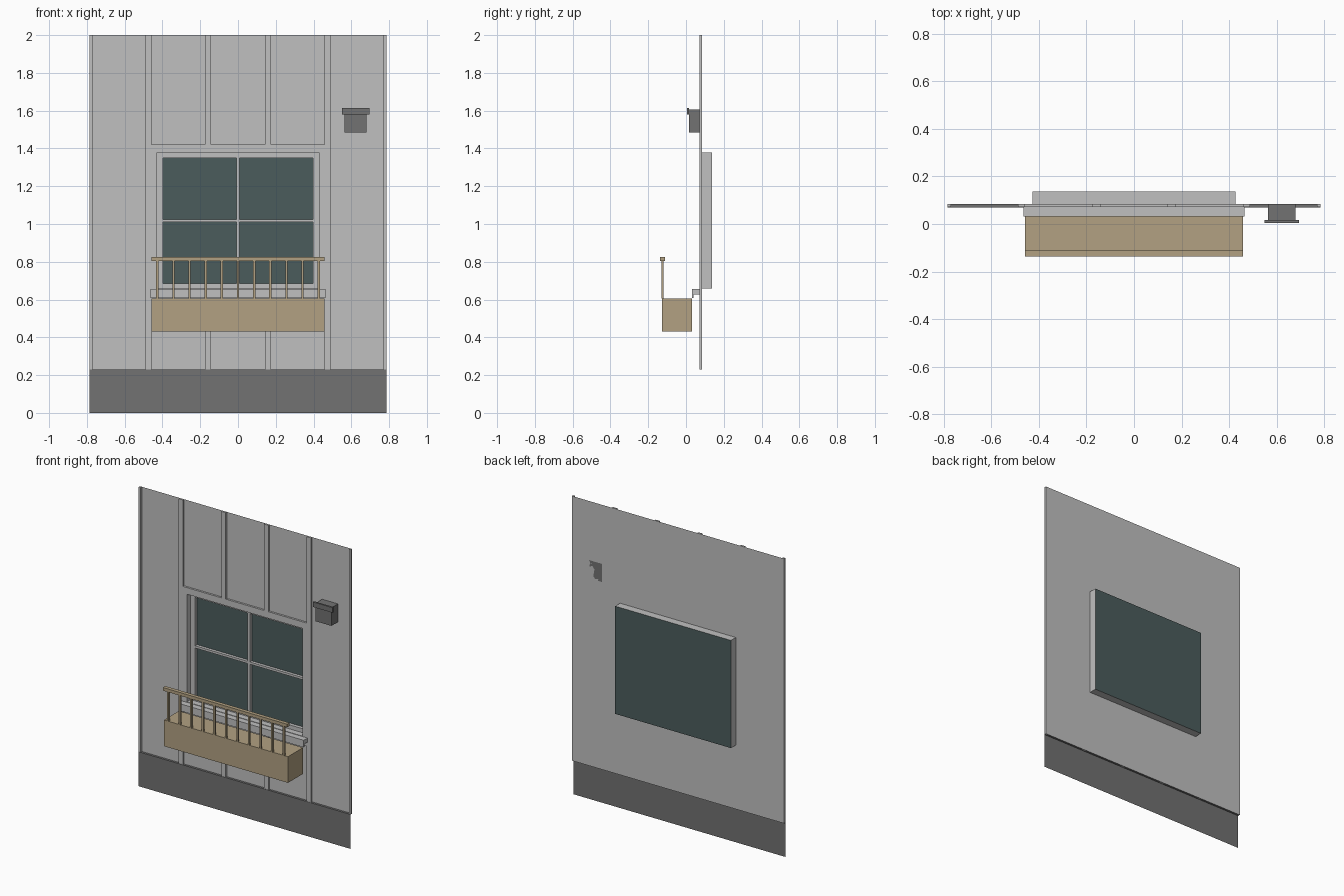
import bpy, bmesh

cube = bpy.data.objects.get("Cube")
if cube:
    bpy.data.objects.remove(cube, do_unlink=True)


def material(name, r, g, b):
    m = bpy.data.materials.new(name)
    m.use_nodes = True
    m.diffuse_color = (r, g, b, 1)
    m.node_tree.nodes["Principled BSDF"].inputs["Base Color"].default_value = (r, g, b, 1)
    return m


pale = material("pale_grey", 0.53, 0.53, 0.53)
dark = material("dark_grey", 0.168, 0.168, 0.168)
tan = material("tan_wood", 0.445, 0.356, 0.223)
glass = material("teal_glass", 0.07, 0.107, 0.107)


def finish(name, bm, mat):
    mesh = bpy.data.meshes.new(name)
    bm.to_mesh(mesh)
    bm.free()
    mesh.materials.append(mat)
    ob = bpy.data.objects.new(name, mesh)
    bpy.context.collection.objects.link(ob)
    return ob


def box(name, mat, x, y, z):
    """Solid box from (min, max) ranges."""
    bm = bmesh.new()
    bmesh.ops.create_cube(bm, size=1)
    for v in bm.verts:
        v.co = [r[0] if c < 0 else r[1] for c, r in zip(v.co, (x, y, z))]
    return finish(name, bm, mat)


def rings(name, mat, loops, fill=False):
    """Surface stepping through upright rectangles (half width, bottom, top, y)."""
    bm = bmesh.new()
    prev = None
    for w, z0, z1, y in loops:
        cur = [bm.verts.new(p) for p in ((-w, y, z0), (w, y, z0), (w, y, z1), (-w, y, z1))]
        if prev:
            for i in range(4):
                j = (i + 1) % 4
                bm.faces.new((prev[i], prev[j], cur[j], cur[i]))
        prev = cur
    if fill:
        bm.faces.new(prev)
    return finish(name, bm, mat)


HALF = 0.785
WALL, FRONT = 0.085, 0.072      # wall sheet and batten face depths
BACK = 0.137                    # rear of the window recess
BASE = 0.23                     # top of the plinth
OPEN = (0.428, 0.658, 1.378)    # window opening
PANE = (0.397, 0.685, 1.35)     # visible glass

# Wall sheet with window opening
rings("wall_sheet", pale, [(HALF, BASE, 2, WALL), (*OPEN, WALL)])

# Plinth: front sheet with a ledge back to the wall
bm = bmesh.new()
rows = [[bm.verts.new((x, y, z)) for x in (-HALF, HALF)]
        for y, z in ((0.07, 0), (0.07, BASE), (WALL, BASE))]
for a, b in zip(rows, rows[1:]):
    bm.faces.new((a[0], a[1], b[1], b[0]))
finish("plinth", bm, dark)

# Window surround, reveal, sash and glass
rings("window_surround", pale, [(0.458, 0.6, 1.422, WALL), (0.458, 0.6, 1.422, FRONT),
                                (*OPEN, FRONT), (*OPEN, BACK)])
rings("window_sash", pale, [(*OPEN, 0.112), (*PANE, 0.112), (*PANE, BACK - 0.002)])
rings("window_glass", glass, [(*OPEN, BACK)], fill=True)
box("vertical_glazing_bar", pale, (-0.008, 0.008), (0.114, 0.136), PANE[1:])
box("horizontal_glazing_bar", pale, (-PANE[0], PANE[0]), (0.115, 0.135), (1.01, 1.025))

# Wall battens: the inner pair breaks at the window
for side in (-1, 1):
    label = "right" if side < 0 else "left"
    for part, a, b, spans in (
            ("edge_batten", 0.77, HALF, [(BASE, 2)]),
            ("outer_batten", 0.458, 0.489, [(BASE, 2)]),
            ("inner_batten", 0.142, 0.174, [(BASE, 0.6), (1.422, 2)])):
        for n, span in enumerate(spans):
            box(f"{label}_{part}_{n}", pale, sorted((a * side, b * side)), (FRONT, WALL), span)

# Sill with a drip lip
box("window_sill", pale, (-0.464, 0.464), (0.032, FRONT), (0.628, 0.655))
box("sill_drip_lip", pale, (-0.464, 0.464), (0.032, 0.039), (0.608, 0.628))

# Planter box with railing
box("planter_box", tan, (-0.459, 0.459), (-0.127, 0.032), (0.43, 0.605))
box("railing_top", tan, (-0.459, 0.459), (-0.137, -0.112), (0.805, 0.826))
for i in range(11):
    x = (i - 5) * 0.0855
    box(f"baluster_{i}", tan, (x - 0.006, x + 0.006), (-0.131, -0.119), (0.605, 0.805))

# Wall vent with a front hood plate
box("vent_body", dark, (0.563, 0.68), (0.016, WALL), (1.484, 1.605))
box("vent_hood", dark, (0.55, 0.695), (0.005, 0.017), (1.58, 1.614))
